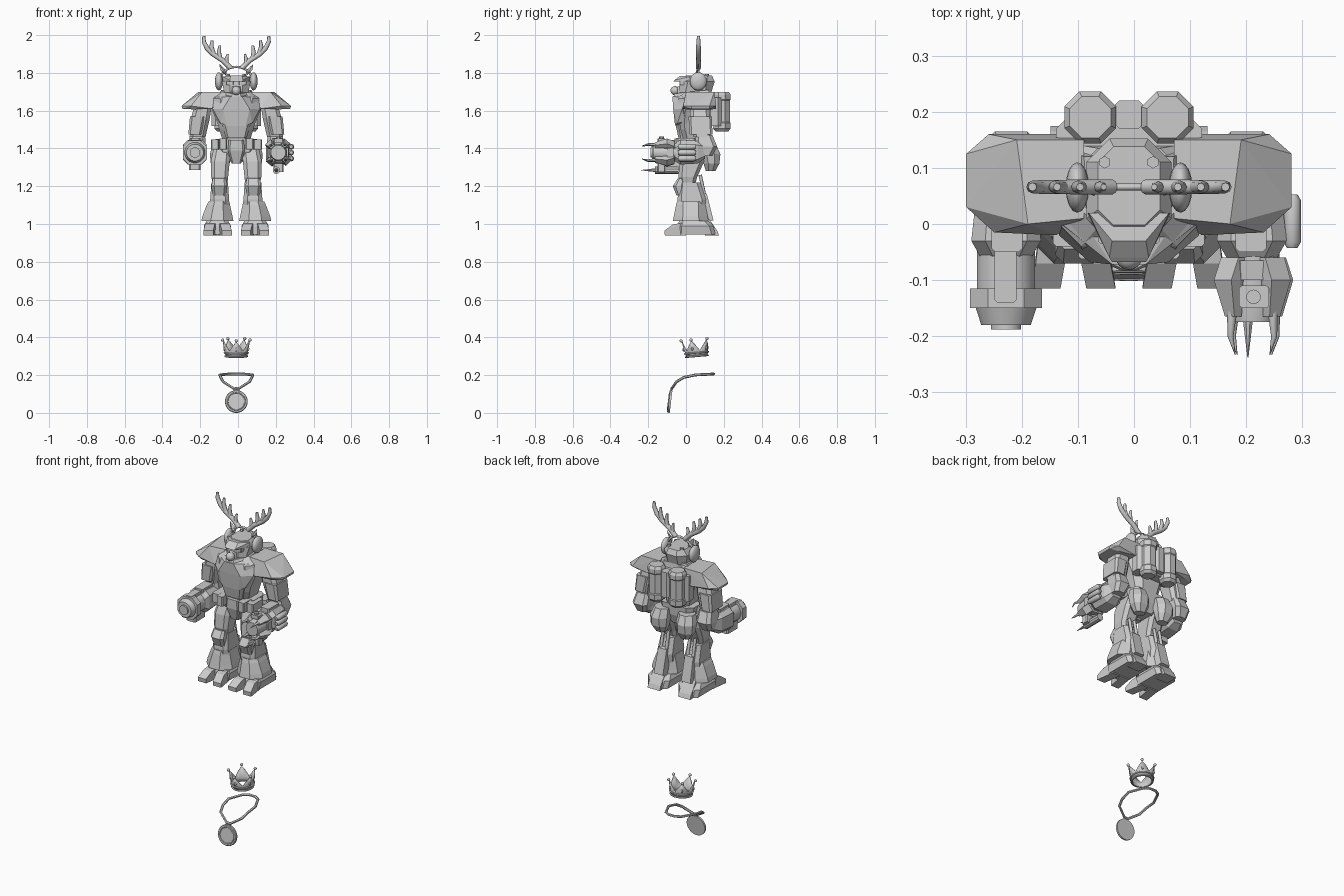
import bpy, bmesh, math
from mathutils import Vector, Matrix

if "Cube" in bpy.data.objects:
    bpy.data.objects.remove(bpy.data.objects["Cube"])

CX = -0.009            # body centre line
SIDES = ((-1, "left"), (1, "right"))


def finish(name, bm, smooth=None):
    bmesh.ops.recalc_face_normals(bm, faces=bm.faces[:])
    me = bpy.data.meshes.new(name)
    bm.to_mesh(me)
    bm.free()
    ob = bpy.data.objects.new(name, me)
    bpy.context.scene.collection.objects.link(ob)
    if smooth:
        me.shade_smooth()
        me.set_sharp_from_angle(angle=math.radians(smooth))
    return ob


def loft(name, secs, s=1, axis='z'):
    """Stack chamfered rectangles (t, u, v, half_u, half_v, chamfer) along an axis."""
    bm, rings = bmesh.new(), []
    for t, u, v, a, b, c in secs:
        k = c * min(a, b)
        pts = [(a, k - b), (a, b - k), (a - k, b), (k - a, b), (-a, b - k), (-a, k - b), (k - a, -b), (a - k, -b)]
        ring = []
        for p, q in pts:
            x, w = CX + s * (u + p), v + q
            ring.append(bm.verts.new((x, w, t) if axis == 'z' else (x, t, w)))
        rings.append(ring)
    for r0, r1 in zip(rings, rings[1:]):
        for i in range(8):
            bm.faces.new((r0[i], r0[(i + 1) % 8], r1[(i + 1) % 8], r1[i]))
    bm.faces.new(rings[0])
    bm.faces.new(rings[-1])
    return finish(name, bm)


def box(name, x, y, z, s=1, c=0.25):
    """Chamfered box from (min, max) ranges."""
    u, v = sum(x) / 2, sum(y) / 2
    a, b = (x[1] - x[0]) / 2, (y[1] - y[0]) / 2
    return loft(name, [(z[0], u, v, a, b, c), (z[1], u, v, a, b, c)], s)


def hull(name, pts, s=1, both=False):
    bm = bmesh.new()
    for x, y, z in pts:
        bm.verts.new((CX + s * x, y, z))
        if both:
            bm.verts.new((CX - s * x, y, z))
    res = bmesh.ops.convex_hull(bm, input=bm.verts[:])
    bmesh.ops.delete(bm, geom=list({v for v in res["geom_interior"] if v.is_valid}), context='VERTS')
    bmesh.ops.dissolve_limit(bm, angle_limit=0.02, verts=bm.verts[:], edges=bm.edges[:])
    return finish(name, bm)


def turned(name, centre, prof, n, axis='z', smooth=None, turn=0.5):
    """Solid of revolution from (offset, radius) pairs."""
    bm, rings = bmesh.new(), []
    for t, r in prof:
        ring = []
        for i in range(n):
            a = 2 * math.pi * (i + turn) / n
            c, d = r * math.cos(a), r * math.sin(a)
            ring.append(bm.verts.new(Vector((c, d, t) if axis == 'z' else (c, t, d)) + Vector(centre)))
        rings.append(ring)
    for r0, r1 in zip(rings, rings[1:]):
        for i in range(n):
            bm.faces.new((r0[i], r0[(i + 1) % n], r1[(i + 1) % n], r1[i]))
    bm.faces.new(rings[0])
    bm.faces.new(rings[-1])
    return finish(name, bm, smooth)


def ball(name, centre, radii, seg=16):
    bm = bmesh.new()
    m = Matrix.Translation(centre) @ Matrix.Diagonal((*radii, 1))
    bmesh.ops.create_uvsphere(bm, u_segments=seg, v_segments=seg // 2 + 2, radius=1, matrix=m)
    return finish(name, bm, 60)


def tube(name, paths, depth, cyclic=False, res=2):
    """Round tubes along point paths (x, y, z, radius factor), stored as one mesh."""
    cu = bpy.data.curves.new(name, 'CURVE')
    cu.dimensions, cu.bevel_depth, cu.bevel_resolution, cu.use_fill_caps = '3D', depth, res, True
    for path in paths:
        sp = cu.splines.new('POLY')
        sp.points.add(len(path) - 1)
        for p, (x, y, z, r) in zip(sp.points, path):
            p.co, p.radius = (x, y, z, 1), r
        sp.use_cyclic_u = cyclic
    tmp = bpy.data.objects.new(name, cu)
    bm = bmesh.new()
    bpy.context.scene.collection.objects.link(tmp)
    me = bpy.data.meshes.new_from_object(tmp.evaluated_get(bpy.context.evaluated_depsgraph_get()))
    bm.from_mesh(me)
    bpy.data.objects.remove(tmp)
    return finish(name, bm, 50)


# Torso
loft("torso", [(1.45, 0, .05, .075, .07, .4), (1.50, 0, .045, .09, .085, .4), (1.535, 0, .045, .10, .09, .4),
               (1.61, 0, .045, .13, .095, .5), (1.665, 0, .05, .13, .09, .5), (1.70, 0, .065, .09, .07, .5)])
hull("chest_plate", [(.12, 0, 1.67), (.03, -.072, 1.675), (.125, -.02, 1.61), (.07, -.068, 1.61), (.085, -.045, 1.535),
                     (.05, -.058, 1.52), (.10, 0, 1.54), (.10, .03, 1.69)], both=True)
loft("abdomen_plate", [(1.455, 0, -.01, .055, .03, .4), (1.525, 0, -.015, .075, .04, .4)])
hull("collar", [(.075, .02, 1.70), (.02, -.06, 1.69), (.10, .03, 1.67), (.03, -.07, 1.665), (.08, .12, 1.71), (.10, .13, 1.67)], both=True)
box("backpack_frame", (-.13, .13), (.11, .19), (1.52, 1.67), c=.5)
box("backpack_spine", (-.03, .03), (.17, .22), (1.53, 1.68), c=.5)

# Pelvis
loft("pelvis", [(1.33, 0, .05, .045, .05, .4), (1.385, 0, .05, .10, .07, .4), (1.45, 0, .05, .11, .075, .4)])
loft("groin_plate", [(1.32, 0, 0, .025, .025, .3), (1.39, 0, -.01, .045, .035, .3), (1.445, 0, -.01, .04, .035, .3)])

for s, side in SIDES:
    # Backpack tanks
    turned(side + "_tank", (CX + s * .069, .19, 1.49),
           [(0, .036), (.015, .05), (.045, .05), (.05, .046), (.165, .046), (.17, .05), (.195, .05), (.21, .04)], 8)
    # Shoulders
    hull(side + "_shoulder_plate", [(.08, .01, 1.70), (.08, .15, 1.70), (.18, .0, 1.70), (.20, .15, 1.70), (.29, .03, 1.625),
                                    (.29, .125, 1.625), (.285, .03, 1.61), (.285, .125, 1.61), (.24, -.015, 1.625),
                                    (.25, .16, 1.625), (.13, -.02, 1.61), (.13, .16, 1.61), (.23, -.0, 1.607), (.23, .14, 1.607)], s)
    # Arms
    loft(side + "_upper_arm", [(1.46, .205, .085, .042, .045, .4), (1.56, .19, .075, .05, .055, .4), (1.63, .175, .07, .045, .05, .4)], s)
    loft(side + "_upper_arm_plate", [(1.475, .22, .08, .034, .06, .3), (1.57, .205, .075, .04, .062, .3)], s)
    loft(side + "_elbow", [(1.36, .215, .10, .035, .04, .5), (1.41, .21, .105, .048, .06, .4), (1.47, .205, .095, .04, .045, .4)], s)
    loft(side + "_forearm", [(.10, .216, 1.385, .035, .04, .4), (.06, .216, 1.38, .055, .06, .4), (-.03, .219, 1.38, .062, .065, .4),
                             (-.06, .219, 1.378, .045, .045, .5)], s, 'y')
    box(side + "_forearm_top_box", (.19, .245), (-.05, .05), (1.43, 1.455), s)
    # Hips and belt pouches
    box(side + "_belt_pouch", (.05, .09), (-.062, .02), (1.395, 1.452), s)
    box(side + "_hip_pouch", (.092, .135), (-.04, .06), (1.395, 1.448), s)
    loft(side + "_rear_hip_plate", [(1.28, .08, .13, .03, .025, .6), (1.32, .085, .135, .05, .042, .6), (1.37, .085, .13, .055, .052, .6),
                                    (1.42, .08, .115, .045, .045, .6)], s)
    # Legs
    loft(side + "_thigh", [(1.20, .085, .01, .036, .035, .4), (1.25, .088, .01, .045, .05, .4), (1.33, .085, .03, .05, .065, .4),
                           (1.40, .075, .05, .045, .06, .4)], s)
    loft(side + "_knee_guard", [(1.15, .09, -.025, .035, .025, .5), (1.20, .09, -.04, .042, .03, .5), (1.24, .09, -.025, .035, .02, .5)], s)
    loft(side + "_shin", [(1.08, .09, .03, .05, .07, .4), (1.13, .088, .03, .05, .075, .4), (1.22, .088, .02, .044, .055, .4)], s)
    loft(side + "_boot_skirt", [(1.015, .10, .025, .085, .095, .6), (1.04, .10, .025, .08, .09, .6), (1.10, .095, .025, .062, .078, .6),
                                (1.12, .092, .025, .055, .072, .6)], s)
    hull(side + "_calf", [(.06, .08, 1.17), (.115, .08, 1.17), (.06, .11, 1.16), (.115, .11, 1.16), (.05, .08, 1.0),
                          (.13, .08, 1.0), (.06, .145, 1.02), (.12, .145, 1.02)], s)
    tube(side + "_leg_pistons", [[(CX + s * x, .105, 1.12, 1), (CX + s * x, .075, 1.26, 1)] for x in (.07, .105)], .009)
    # Feet
    loft(side + "_foot", [(.945, .10, .055, .065, .10, .3), (.99, .10, .05, .072, .095, .3), (1.02, .10, .04, .055, .075, .4)], s)
    hull(side + "_heel", [(x, y, z) for x in (.06, .14) for y, z in ((.10, .94), (.175, .94), (.165, .965), (.12, 1.03))], s)
    for name, x0, x1 in (("inner_toe", .068, .05), ("outer_toe", .132, .148)):
        hull(side + "_" + name, [(x + d, y, z) for d in (-.026, .026) for x, y, z in
                                 ((x0, .0, .94), (x0, .0, 1.01), (x1, -.112, .94), (x1, -.115, .965), ((x0 + x1) / 2, -.07, .997))], s)
    # Head fittings
    ball(side + "_ear_muff", (CX + s * .092, .065, 1.755), (.021, .045, .048))
    turned(side + "_helmet_bolt", (CX + s * .043, .11, 1.77), [(0, .011), (.025, .011)], 6)
    hull(side + "_deer_ear", [(.055, .065, 1.785), (.062, .05, 1.80), (.05, .07, 1.81), (.085, .06, 1.815), (.09, .065, 1.848)], s)
    box(side + "_eye_lens", (.012, .055), (-.035, .0), (1.735, 1.757), s)
    A = lambda x, z, r: (CX + s * x, .066, z, r)
    tube(side + "_antler", [[A(.03, 1.825, 1.1), A(.07, 1.865, 1.1), (A(.125, 1.90, 1)), A(.155, 1.93, 1), A(.172, 1.965, .9), A(.172, 1.995, .6)],
                            [A(.085, 1.87, 1), A(.092, 1.91, .9), A(.087, 1.945, .55)],
                            [A(.12, 1.90, 1), A(.132, 1.94, .9), A(.128, 1.972, .55)],
                            [A(.05, 1.845, .9), A(.052, 1.875, .8), A(.045, 1.90, .45)]], .0125)

# Head
loft("helmet", [(1.665, 0, .05, .05, .06, .5), (1.70, 0, .05, .065, .085, .5), (1.755, 0, .06, .076, .092, .55),
                (1.785, 0, .068, .055, .07, .5)])
hull("brow_visor", [(.072, .02, 1.78), (.074, .02, 1.755), (.03, -.03, 1.785), (.035, -.06, 1.762), (.03, -.068, 1.755)], both=True)
hull("snout", [(.04, .0, 1.735), (.012, -.05, 1.725), (.02, -.045, 1.69), (.045, -.01, 1.675), (.05, .02, 1.70)], both=True)
ball("nose", (CX, -.058, 1.706), (.024, .024, .024))
tube("headband", [[(CX + .085 * math.cos(a), .066, 1.76 + .072 * math.sin(a), 1)
                   for a in (math.pi * i / 12 for i in range(13))]], .006)

# Left cannon
lx, gz = CX - .219, 1.378
turned("left_cannon", (lx, 0, gz), [(-.18, .028), (-.18, .045), (-.15, .055), (-.15, .053), (-.03, .053)], 16, 'y', 35)
loft("left_cannon_band", [(-.15, .219, gz, .064, .064, .5), (-.115, .219, gz, .064, .064, .5)], -1, 'y')
turned("left_cannon_muzzle", (lx, 0, gz), [(-.188, .02), (-.188, .028), (-.16, .028)], 12, 'y', 35)
box("left_cannon_rail", (.20, .24), (-.14, .0), (1.42, 1.445), -1)
box("left_cannon_magazine", (.19, .25), (-.12, -.02), (1.285, 1.34), -1)

# Right claw weapon
rx = CX + .222
turned("right_claw_core", (rx, 0, gz), [(-.175, .025), (-.175, .04), (-.13, .048), (-.03, .048)], 12, 'y', 35)
turned("right_claw_collar", (rx, 0, gz), [(-.10, .058), (-.065, .062), (-.065, .05)], 8, 'y')
for i in range(4):
    a = math.pi / 4 + i * math.pi / 2 + (.0 if i % 2 else .1)
    u, w = Vector((math.cos(a), 0, math.sin(a))), Vector((-math.sin(a), 0, math.cos(a)))
    o = Vector((.222, 0, gz))
    pts = [o + u * r + w * t + Vector((0, y, 0)) for y, r, h in
           ((-.06, .045, .022), (-.06, .06, .022), (-.10, .055, .022), (-.10, .078, .022), (-.165, .042, .012), (-.165, .06, .012))
           for t in (-h, h)]
    hull("right_claw_%d" % (i + 1), pts)
    base = Vector((rx, -.155, gz)) + u * .054
    tube("right_claw_spike_%d" % (i + 1), [[(*base, 1), (*(base + Vector((0, -.045, 0)) + u * .004), .6),
                                            (*(base + Vector((0, -.078, 0)) - u * .008), .08)]], .009)
for name, z0, z1 in (("top", 1.43, 1.452), ("bottom", 1.275, 1.32)):
    box("right_%s_nozzle_mount" % name, (.196, .25), (-.15, -.11), (z0, z1))
turned("right_top_nozzle", (rx, -.13, 1.45), [(0, .013), (.012, .013), (.012, .007)], 10)
turned("right_bottom_nozzle", (rx - .01, 0, 1.285), [(-.165, .012), (-.165, .02), (-.04, .02)], 10, 'y', 35)
turned("right_bottom_spike", (rx - .01, 0, 1.285), [(-.238, .001), (-.16, .011)], 8, 'y')
for i, z in enumerate((1.347, 1.378, 1.409)):
    tube("right_side_pod_%d" % (i + 1), [[(CX + .291, -.043, z, .6), (CX + .291, -.032, z, 1), (CX + .291, .042, z, 1),
                                         (CX + .291, .053, z, .6)]], .0155)

# Crown
tilt = Matrix.Translation((CX, .058, .296)) @ Matrix.Rotation(math.radians(5), 4, 'X')
bm, rows, N = bmesh.new(), [], 40
for k in range(3):
    row = []
    for i in range(N):
        a = -math.pi / 2 + 2 * math.pi * i / N
        peak = abs((i % 8) - 4) / 4
        h = (0, .022, .034 + .052 * peak)[k]
        r = .056 + .2 * h
        row.append(bm.verts.new(tilt @ Vector((r * math.cos(a), r * math.sin(a), h))))
    rows.append(row)
for r0, r1 in zip(rows, rows[1:]):
    for i in range(N):
        bm.faces.new((r0[i], r0[(i + 1) % N], r1[(i + 1) % N], r1[i]))
crown = finish("crown", bm, 30)
crown.modifiers.new("thickness", 'SOLIDIFY').thickness = .005
for h in (.004, .022):
    pts = [tilt @ Vector(((.058 + .2 * h) * math.cos(t), (.058 + .2 * h) * math.sin(t), h)) for t in (2 * math.pi * i / 32 for i in range(32))]
    tube("crown_rim", [[(*p, 1) for p in pts]], .0045, True)
for i in range(5):
    a = -math.pi / 2 + 2 * math.pi * i / 5
    d = Vector((math.cos(a), math.sin(a), 0))
    ball("crown_ball_%d" % (i + 1), tilt @ (d * .076 + Vector((0, 0, .092))), (.0085,) * 3, 12)
    ball("crown_gem_%d" % (i + 1), tilt @ (d * .067 + Vector((0, 0, .045))), (.006, .006, .011), 6)

# Medal on a neck cord
half = [(.012, -.076, .128), (.07, -.05, .165), (.082, -.012, .188), (.088, .05, .201), (.05, .13, .205), (.02, .147, .206)]
cord = [(CX + x, y, z, 1) for x, y, z in half] + [(CX - x, y, z, 1) for x, y, z in reversed(half)]
tube("medal_cord", [cord], .0075, True, 1)
lean = lambda ob: setattr(ob, "matrix_world", Matrix.Translation((CX, -.085, .06)) @ Matrix.Rotation(math.radians(-7), 4, 'X'))
lean(turned("medal_disc", (0, 0, 0), [(-.008, .05), (-.008, .057), (-.005, .06), (.006, .06)], 32, 'y', 35))
lean(tube("medal_rim", [[(.046 * math.cos(t), -.008, .046 * math.sin(t), 1) for t in (2 * math.pi * i / 32 for i in range(32))]], .003, True))
tube("medal_ring", [[(CX + .013 * math.cos(t), -.077, .123 + .01 * math.sin(t), 1) for t in (math.pi * i / 6 for i in range(12))]], .004, True)
